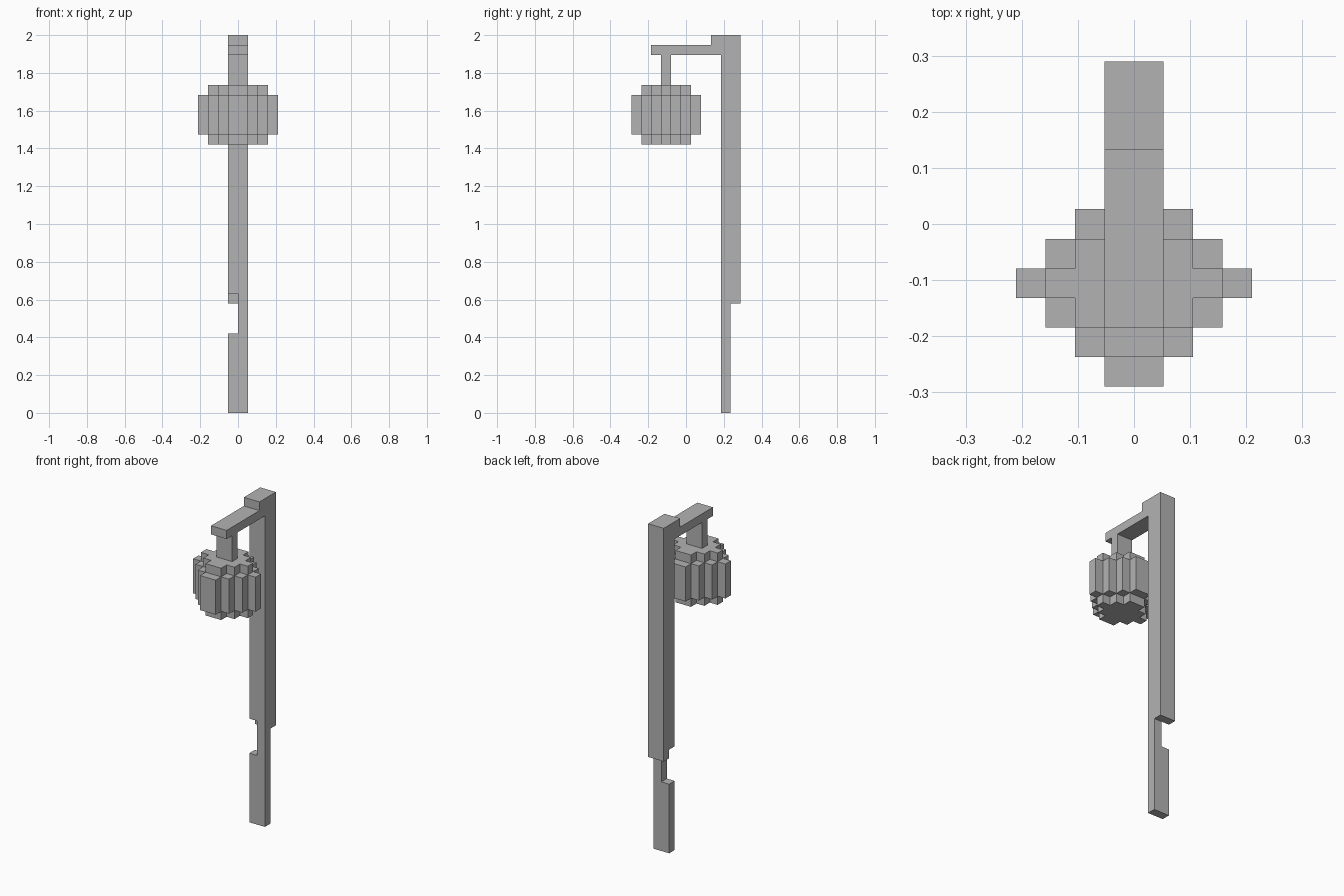
import bpy
import bmesh

if "Cube" in bpy.data.objects:
    bpy.data.objects.remove(bpy.data.objects["Cube"], do_unlink=True)

U = 2 / 38  # one block of the grid

grey = bpy.data.materials.new("plain_grey")
grey.use_nodes = True
grey.diffuse_color = (0.45, 0.45, 0.45, 1)
grey.node_tree.nodes["Principled BSDF"].inputs["Base Color"].default_value = grey.diffuse_color


def prism(name, outline, axis, low, high):
    """Extrude a 2D outline (in blocks) along the x, y or z axis."""
    bm = bmesh.new()
    verts = []
    for point in outline:
        co = list(point)
        co.insert("xyz".index(axis), low)
        verts.append(bm.verts.new([c * U for c in co]))
    face = bm.faces.new(verts)
    moved = bmesh.ops.extrude_face_region(bm, geom=[face])["geom"]
    shift = [(high - low) * U if a == axis else 0 for a in "xyz"]
    bmesh.ops.translate(bm, vec=shift,
                        verts=[g for g in moved if isinstance(g, bmesh.types.BMVert)])
    bmesh.ops.recalc_face_normals(bm, faces=bm.faces)
    mesh = bpy.data.meshes.new(name)
    bm.to_mesh(mesh)
    bm.free()
    mesh.materials.append(grey)
    obj = bpy.data.objects.new(name, mesh)
    bpy.context.collection.objects.link(obj)
    return obj


def rect(a0, a1, b0, b1):
    return [(a0, b0), (a1, b0), (a1, b1), (a0, b1)]


def stepped_diamond(reach, centre_y):
    """Diamond footprint of one-block rows, widest in the middle row."""
    side = []
    for row in range(1 - reach, reach):
        half_width = reach - abs(row)
        side += [(half_width, centre_y + row - 0.5), (half_width, centre_y + row + 0.5)]
    return side + [(-x, y) for x, y in reversed(side)]


# Post: notched front layer down to the ground, shorter back layer
notched = [(-1, 0), (1, 0), (1, 38), (-1, 38), (-1, 12), (0, 12), (0, 8), (-1, 8)]
prism("post_front", notched, "y", 3.5, 4.5)
prism("post_back", rect(-1, 1, 11, 38), "y", 4.5, 5.5)

# Arm with a raised block where it meets the post
arm = [(-3.5, 36), (3.5, 36), (3.5, 38), (2.5, 38), (2.5, 37), (-3.5, 37)]
prism("arm", arm, "x", -1, 1)

# Hanging lantern
prism("lantern_hanger", rect(-1, 1, -2.5, -1.5), "z", 33, 36)
prism("lantern_core", stepped_diamond(3, -2), "z", 27, 33)
prism("lantern_shell", stepped_diamond(4, -2), "z", 28, 32)
